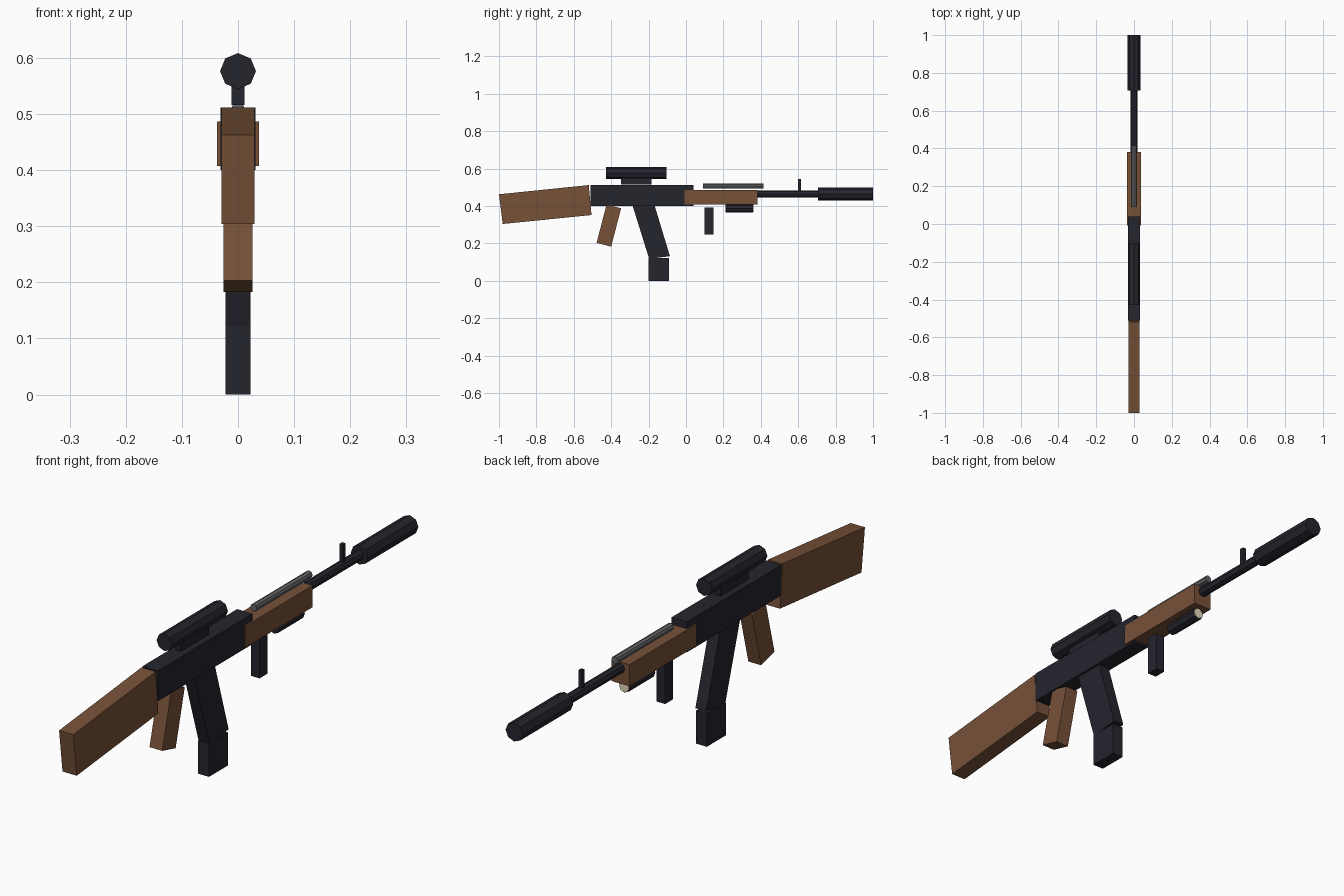
import bpy, bmesh, math
from mathutils import Matrix

if "Cube" in bpy.data.objects:
    bpy.data.objects.remove(bpy.data.objects["Cube"])


def material(name, rgb):
    m = bpy.data.materials.new(name)
    m.diffuse_color = (*rgb, 1.0)
    m.use_nodes = True
    m.node_tree.nodes["Principled BSDF"].inputs["Base Color"].default_value = m.diffuse_color
    return m


WOOD = material("brown wood", (0.180, 0.082, 0.039))
DARK = material("dark metal", (0.018, 0.018, 0.027))
GREY = material("grey metal", (0.125, 0.130, 0.140))
LENS = material("cream lens", (0.78, 0.70, 0.50))


def finish(bm, name, mat):
    bmesh.ops.recalc_face_normals(bm, faces=bm.faces[:])
    me = bpy.data.meshes.new(name)
    bm.to_mesh(me)
    bm.free()
    me.materials.append(mat)
    ob = bpy.data.objects.new(name, me)
    bpy.context.collection.objects.link(ob)
    return ob


def slab(name, mat, half_width, profile):
    """Side profile of (y, z) points, extruded across x."""
    bm = bmesh.new()
    left = [bm.verts.new((-half_width, y, z)) for y, z in profile]
    right = [bm.verts.new((half_width, y, z)) for y, z in profile]
    bm.faces.new(left)
    bm.faces.new(right[::-1])
    n = len(profile)
    for i in range(n):
        j = (i + 1) % n
        bm.faces.new((left[i], left[j], right[j], right[i]))
    return finish(bm, name, mat)


def block(name, mat, half_width, y0, y1, z0, z1):
    return slab(name, mat, half_width, [(y0, z0), (y1, z0), (y1, z1), (y0, z1)])


def tube(name, mat, radius, y0, y1, z):
    """Eight-sided cylinder along y with a corner on top."""
    bm = bmesh.new()
    bmesh.ops.create_cone(bm, cap_ends=True, segments=8, radius1=radius,
                          radius2=radius, depth=y1 - y0)
    bm.transform(Matrix.Translation((0, (y0 + y1) / 2, z))
                 @ Matrix.Rotation(math.radians(90), 4, 'X'))
    return finish(bm, name, mat)


# Body
block("receiver", DARK, 0.0315, -0.511, 0.04, 0.40, 0.512)
slab("stock", WOOD, 0.029, [(-0.98, 0.304), (-0.505, 0.352), (-0.52, 0.512), (-1.0, 0.463)])
block("handguard", WOOD, 0.037, -0.008, 0.382, 0.407, 0.487)
slab("rear_grip", WOOD, 0.026, [(-0.478, 0.203), (-0.400, 0.183), (-0.347, 0.388), (-0.425, 0.408)])

# Magazine in two sections
slab("magazine_upper", DARK, 0.022, [(-0.197, 0.118), (-0.086, 0.132), (-0.17, 0.41), (-0.288, 0.41)])
block("magazine_lower", DARK, 0.022, -0.2, -0.09, 0.0, 0.122)

# Barrel group
tube("barrel", DARK, 0.018, 0.30, 0.73, 0.465)
tube("muzzle_tube", DARK, 0.035, 0.706, 1.0, 0.465)
tube("gas_tube", GREY, 0.0135, 0.09, 0.415, 0.506)
block("front_sight", DARK, 0.007, 0.60, 0.616, 0.475, 0.545)

# Scope on its mount
tube("scope", DARK, 0.032, -0.428, -0.104, 0.5765)
block("scope_mount", DARK, 0.0115, -0.348, -0.185, 0.516, 0.56)

# Under-barrel parts
block("foregrip", DARK, 0.018, 0.10, 0.147, 0.247, 0.393)
tube("lamp", DARK, 0.022, 0.21, 0.357, 0.387)
tube("lamp_lens", LENS, 0.020, 0.354, 0.361, 0.387)
